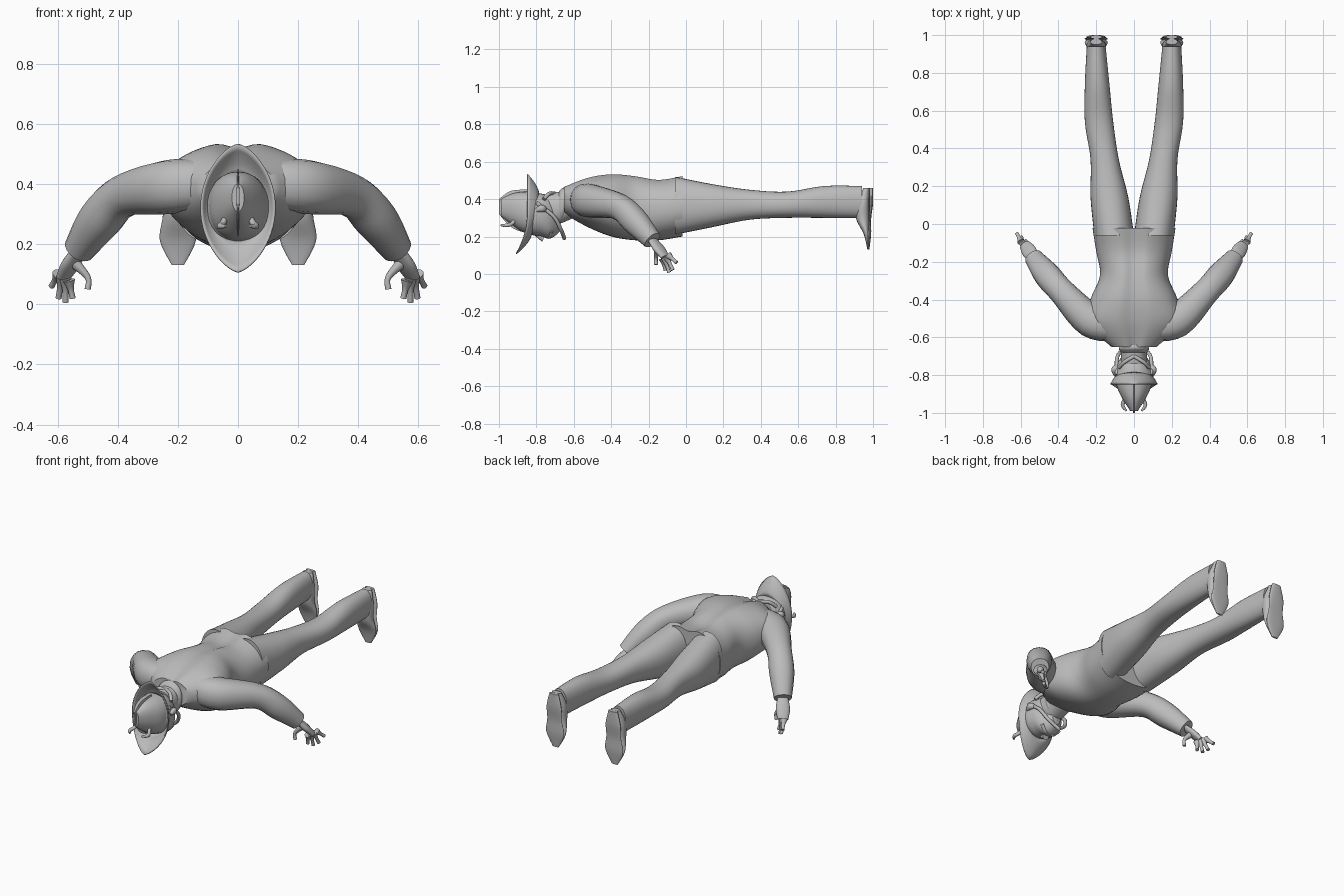
import bpy
import bmesh
import math
from mathutils import Vector

default_cube = bpy.data.objects.get("Cube")
if default_cube:
    bpy.data.objects.remove(default_cube, do_unlink=True)

grey = bpy.data.materials.new("plain_grey")
grey.use_nodes = True
grey.diffuse_color = (0.5, 0.5, 0.5, 1)
grey.node_tree.nodes["Principled BSDF"].inputs["Base Color"].default_value = grey.diffuse_color

RIGHT, BACK, UP = Vector((1, 0, 0)), Vector((0, 1, 0)), Vector((0, 0, 1))


def make(name, verts, faces, mirror=False):
    """Turn points and faces into a smooth, outward-facing object."""
    mesh = bpy.data.meshes.new(name)
    mesh.from_pydata(verts, [], faces)
    bm = bmesh.new()
    bm.from_mesh(mesh)
    bmesh.ops.recalc_face_normals(bm, faces=bm.faces)
    bm.to_mesh(mesh)
    bm.free()
    mesh.materials.append(grey)
    part = bpy.data.objects.new(name, mesh)
    bpy.context.collection.objects.link(part)
    if mirror:
        part.modifiers.new("Mirror", 'MIRROR').use_mirror_merge = False
    bpy.ops.object.select_all(action='DESELECT')
    part.select_set(True)
    bpy.context.view_layer.objects.active = part
    bpy.ops.object.shade_smooth_by_angle(angle=math.radians(45))
    return part


def grid_faces(rings, sides):
    faces = []
    for ring in range(rings - 1):
        for side in range(sides):
            here, after = ring * sides + side, ring * sides + (side + 1) % sides
            faces.append((here, after, after + sides, here + sides))
    return faces


def smooth_rows(rows, steps=5):
    """Pass a Catmull-Rom curve through rows of equal length."""
    last, result = len(rows) - 1, []
    for i in range(last):
        before, start, end, after = (rows[max(0, min(last, i + k))] for k in (-1, 0, 1, 2))
        for step in range(steps):
            t = step / steps
            result.append([
                b + t / 2 * (c - a + t * (2 * a - 5 * b + 4 * c - d + t * (3 * (b - c) + d - a)))
                for a, b, c, d in zip(before, start, end, after)])
    return result + [rows[last]]


def skin(name, sections, sides, mirror, groove=0):
    """Join rounded sections given as centre, width vector and depth vector."""
    verts = []
    for centre, width, depth in sections:
        for side in range(sides):
            angle = math.tau * side / sides
            across, along = math.cos(angle), math.sin(angle)
            dip = groove * math.exp(-(across * 6) ** 2) if along > 0 else 0
            across = math.copysign(abs(across) ** 0.9, across)
            along = math.copysign(abs(along) ** 0.9, along)
            verts.append(centre + width * across + depth * along - UP * dip)
    faces = grid_faces(len(sections), sides)
    faces += [tuple(range(sides)), tuple(range(len(verts) - sides, len(verts)))]
    return make(name, verts, faces, mirror)


def body(name, start, stop, outer, low, high, inner=None, upright=False,
         sides=32, mirror=False, groove=0):
    """Evenly spaced sections along the body, or down from the top if upright."""
    inner = inner or [-x for x in outer]
    last = len(outer) - 1
    rows = [(start + (stop - start) * i / last, *limits)
            for i, limits in enumerate(zip(inner, outer, low, high))]
    sections = []
    for place, x_in, x_out, near, far in smooth_rows(rows):
        travel, depth = (UP, BACK) if upright else (BACK, UP)
        centre = RIGHT * (x_in + x_out) / 2 + travel * place + depth * (near + far) / 2
        sections.append((centre, RIGHT * (x_out - x_in) / 2, depth * (far - near) / 2))
    return skin(name, sections, sides, mirror, groove)


def limb(name, path, radii, flat=1.0, ref=UP, mirror=True):
    """Round sections square to a curved path, narrowed across by flat."""
    rows = smooth_rows([(*point, radius) for point, radius in zip(path, radii)])
    points = [Vector(row[:3]) for row in rows]
    sections = []
    for i, row in enumerate(rows):
        tangent = points[min(i + 1, len(rows) - 1)] - points[max(i - 1, 0)]
        width = tangent.cross(ref).normalized()
        depth = width.cross(tangent).normalized()
        sections.append((points[i], width * row[3] * flat, depth * row[3]))
    return skin(name, sections, 16, mirror)


# Jacket with shoulders, waist, rounded belly and spine groove
body("jacket", -.65, -.02, outer=[.12, .25, .23, .18, .2, .22],
     low=[.32, .25, .2, .18, .18, .2], high=[.47, .52, .54, .53, .51, .53],
     sides=64, groove=.02)

# Trousers, meeting at the crotch
body("trouser_leg", -.06, .94, inner=[0, .03, .08, .11, .13, .15],
     outer=[.21, .23, .23, .26, .26, .25], low=[.21, .25, .29, .3, .3, .3],
     high=[.52, .48, .45, .44, .47, .47], mirror=True)

# Shoes hanging toe down, each with a flat sole
heel, toe = .46, .13
inner_edge, outer_edge = [.17, .15, .15, .14, .18], [.23, .25, .25, .26, .22]
body("shoe_upper", heel, toe, inner=inner_edge, outer=outer_edge,
     low=[.95, .91, .91, .95, .97], high=[.98] * 5, upright=True, mirror=True)
body("shoe_sole", heel, toe, inner=inner_edge, outer=outer_edge,
     low=[.98, .98, .98, .97, .97], high=[1, 1, .99, .99, .98], upright=True, mirror=True)

# Sleeves, bent down at the elbow
wrist = Vector((.53, -.18, .18))
limb("sleeve", [(.1, -.54, .4), (.23, -.51, .39), (.38, -.36, .36), (.46, -.27, .28), wrist],
     radii=[.08, .09, .07, .07, .05])

# Hands with fanned fingers
knuckles = Vector((.58, -.11, .09))
facing = Vector((1, -1, 0))
limb("palm", [wrist, wrist.lerp(knuckles, .5), knuckles], radii=[.03, .04, .03],
     flat=.5, ref=facing)
index_tip, little_tip = Vector((.55, -.11, .02)), Vector((.62, -.05, .06))
for i, finger in enumerate(["index", "middle", "ring", "little"]):
    spread = i / 3
    tip = index_tip.lerp(little_tip, spread) - UP * .03 * math.sin(math.pi * spread)
    root = knuckles + (little_tip - index_tip) * (spread - .5) * .5
    limb(finger + "_finger", [root, root.lerp(tip, .5), tip], radii=[.02, .01, .01], ref=facing)
thumb_tip = Vector((.5, -.16, .05))
limb("thumb", [wrist.lerp(knuckles, .4), thumb_tip + UP * .04, thumb_tip],
     radii=[.02, .01, .01], ref=facing)

# Neck, collar and head with the face turned down
body("neck", -.74, -.6, outer=[.07, .07, .08], low=[.25, .27, .3], high=[.43, .44, .46])
body("collar", -.68, -.64, outer=[.07, .08, .07], low=[.28, .28, .3], high=[.44, .46, .46])
body("head", -.88, -.67, outer=[.06, .1, .1, .08, .03], low=[.25, .21, .2, .19, .23],
     high=[.4, .43, .43, .41, .35])
limb("nose", [(0, -.8, .21), (0, -.76, .19)], radii=[.01, .02], ref=RIGHT, mirror=False)
limb("ear", [(.09, -.75, .34), (.1, -.77, .35), (.1, -.8, .34)], radii=[.01, .02, .01])
limb("moustache", [(0, -.74, .2), (.03, -.73, .2), (.06, -.72, .23)], radii=[.01] * 3)

# Strap round the jaw and cord across the nape
limb("chin_strap", [(.09, -.8, .38), (.09, -.71, .31), (.06, -.67, .24), (0, -.65, .19)],
     radii=[.01] * 4)
limb("nape_cord", [(.08, -.76, .4), (.05, -.73, .43), (0, -.7, .43)], radii=[.01] * 3)

# Helmet crown with a thin ridge along its middle
body("helmet_crown", -.99, -.8, outer=[.02, .06, .09, .1], low=[.31, .26, .22, .21],
     high=[.4, .43, .44, .44])
body("helmet_ridge", -1, -.84, outer=[.005] * 4, low=[.32, .26, .23, .22],
     high=[.4, .44, .45, .45])

# Flared brim, pointed above and below
rings, sides = 6, 64
brim_points = []
for ring in range(rings):
    flare = ring / (rings - 1)
    for side in range(sides):
        angle = math.tau * side / sides
        across, rise = math.cos(angle), math.sin(angle)
        reach = .04 + (.06 if rise < 0 else 0) * rise ** 2
        root = Vector((.09 * across, .02 * rise - .81, .32 + .11 * rise))
        edge = Vector((.12 * across * abs(across) ** .4, 0, .32 + .21 * rise))
        point = root.lerp(edge, flare)
        point.y = root.y - (reach + .02 * rise) * flare ** 1.5
        brim_points.append(point)
brim = make("helmet_brim", brim_points, grid_faces(rings, sides))
brim.modifiers.new("Thickness", 'SOLIDIFY').thickness = .006

# Curled prongs on the front of the helmet
limb("helmet_prong", [(.03, -.9, .31), (.05, -.93, .27), (.06, -.96, .26), (.04, -.99, .26)],
     radii=[.01, .01, .01, .005])
